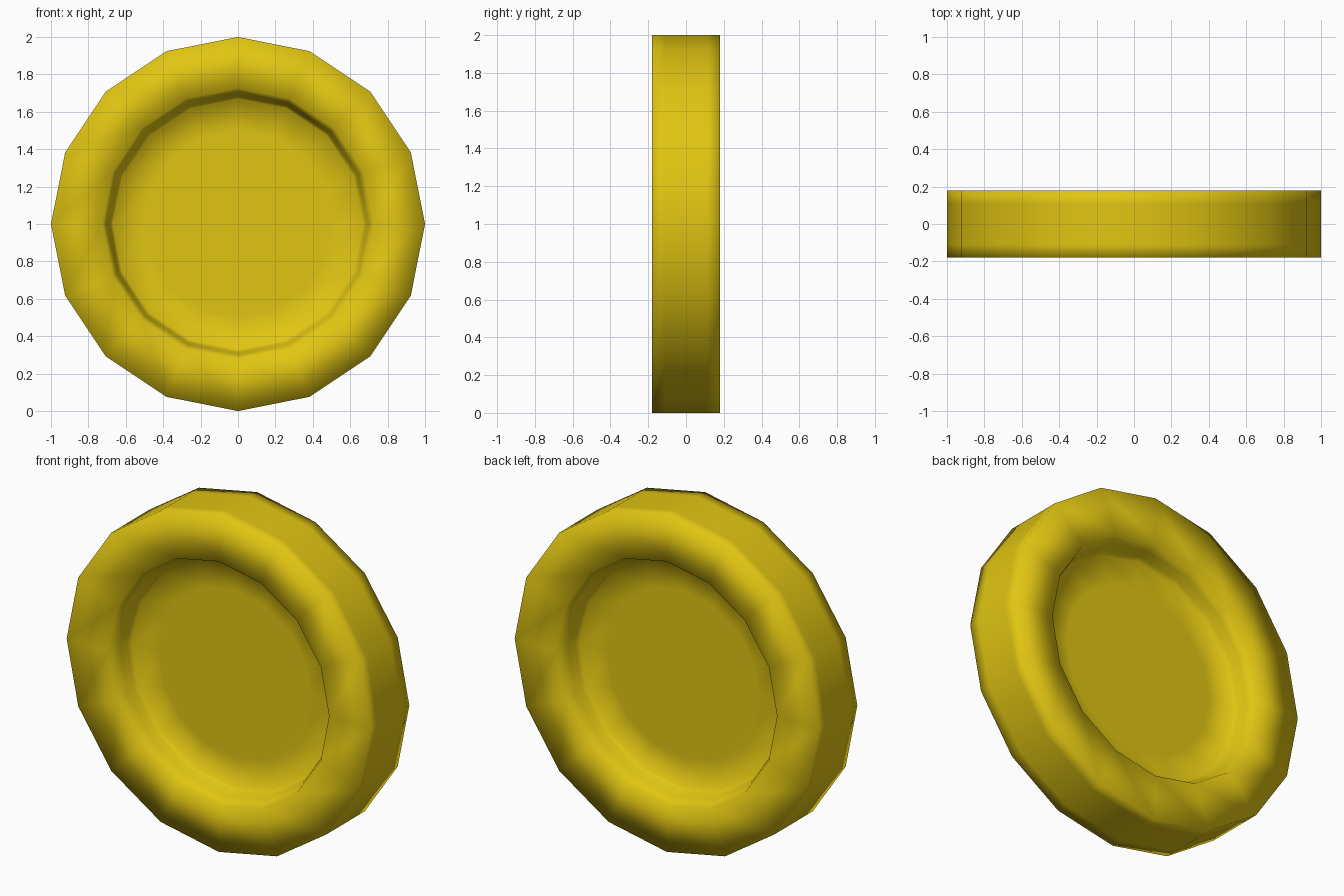
import bpy
import bmesh
from math import cos, sin, tau

cube = bpy.data.objects.get("Cube")
if cube:
    bpy.data.objects.remove(cube, do_unlink=True)

SIDES = 16
HALF = 0.18
FLOOR = 0.03

# Gold material
gold = bpy.data.materials.new("gold_yellow")
gold.use_nodes = True
colour = (0.75, 0.56, 0.006, 1)
gold.diffuse_color = colour
gold.node_tree.nodes["Principled BSDF"].inputs["Base Color"].default_value = colour

# Half profile as (radius, y): outer wall, rim, recess wall, floor
front = [(1.0, -0.11), (1.0, -HALF), (0.725, -HALF), (0.70, -0.11),
         (0.685, -0.06), (0.67, -FLOOR), (0.50, -FLOOR)]
back = [(r, -y) for r, y in front]
profile = front[::-1] + back

bm = bmesh.new()
rings = [[bm.verts.new((r * cos(tau * i / SIDES), y, 1 + r * sin(tau * i / SIDES)))
          for i in range(SIDES)] for r, y in profile]

# Bands between neighbouring rings, then the two floor caps
for a, b in zip(rings, rings[1:]):
    for i in range(SIDES):
        j = (i + 1) % SIDES
        bm.faces.new((a[i], a[j], b[j], b[i]))
bm.faces.new(rings[0])
bm.faces.new(rings[-1])
bmesh.ops.recalc_face_normals(bm, faces=bm.faces)
for face in bm.faces:
    face.smooth = True

mesh = bpy.data.meshes.new("coin")
bm.to_mesh(mesh)
bm.free()
mesh.materials.append(gold)
coin = bpy.data.objects.new("coin", mesh)
bpy.context.collection.objects.link(coin)
